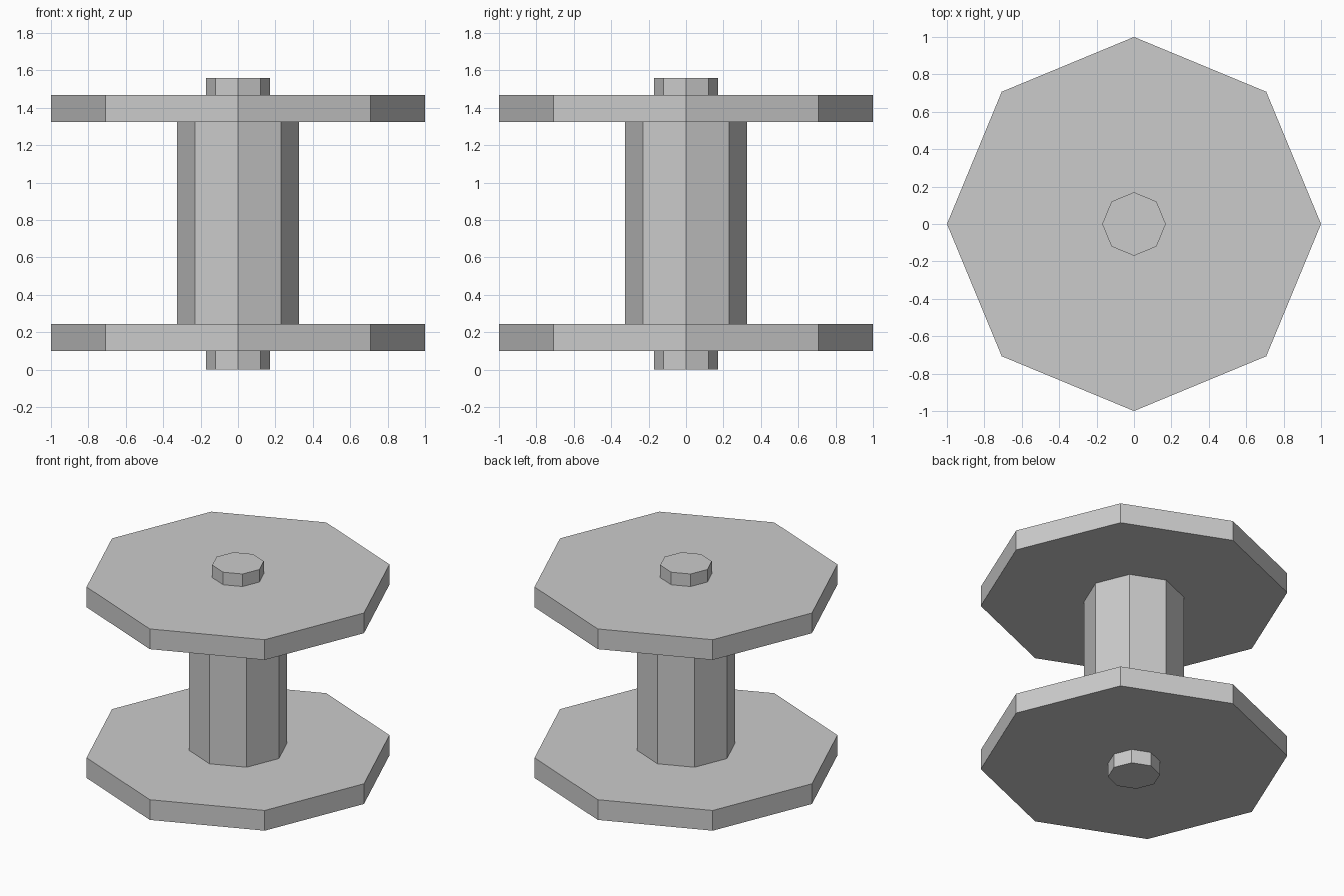
import bpy

cube = bpy.data.objects.get("Cube")
if cube:
    bpy.data.objects.remove(cube, do_unlink=True)

# Single plain grey
grey = bpy.data.materials.new("light_grey")
grey.use_nodes = True
colour = (0.6, 0.6, 0.6, 1)
grey.diffuse_color = colour
grey.node_tree.nodes["Principled BSDF"].inputs["Base Color"].default_value = colour


def octagon(name, radius, bottom, top):
    """Eight-sided prism with corners on the x and y axes."""
    bpy.ops.mesh.primitive_cylinder_add(
        vertices=8, radius=radius, depth=top - bottom,
        location=(0, 0, (bottom + top) / 2))
    part = bpy.context.object
    part.name = name
    part.data.materials.append(grey)
    return part


# Spool: two flanges, a core between them, and axle stubs at both ends
octagon("lower_axle_stub", 0.17, 0, 0.1)
octagon("lower_flange", 1, 0.1, 0.245)
octagon("core", 0.325, 0.245, 1.325)
octagon("upper_flange", 1, 1.325, 1.47)
octagon("upper_axle_stub", 0.17, 1.47, 1.56)
